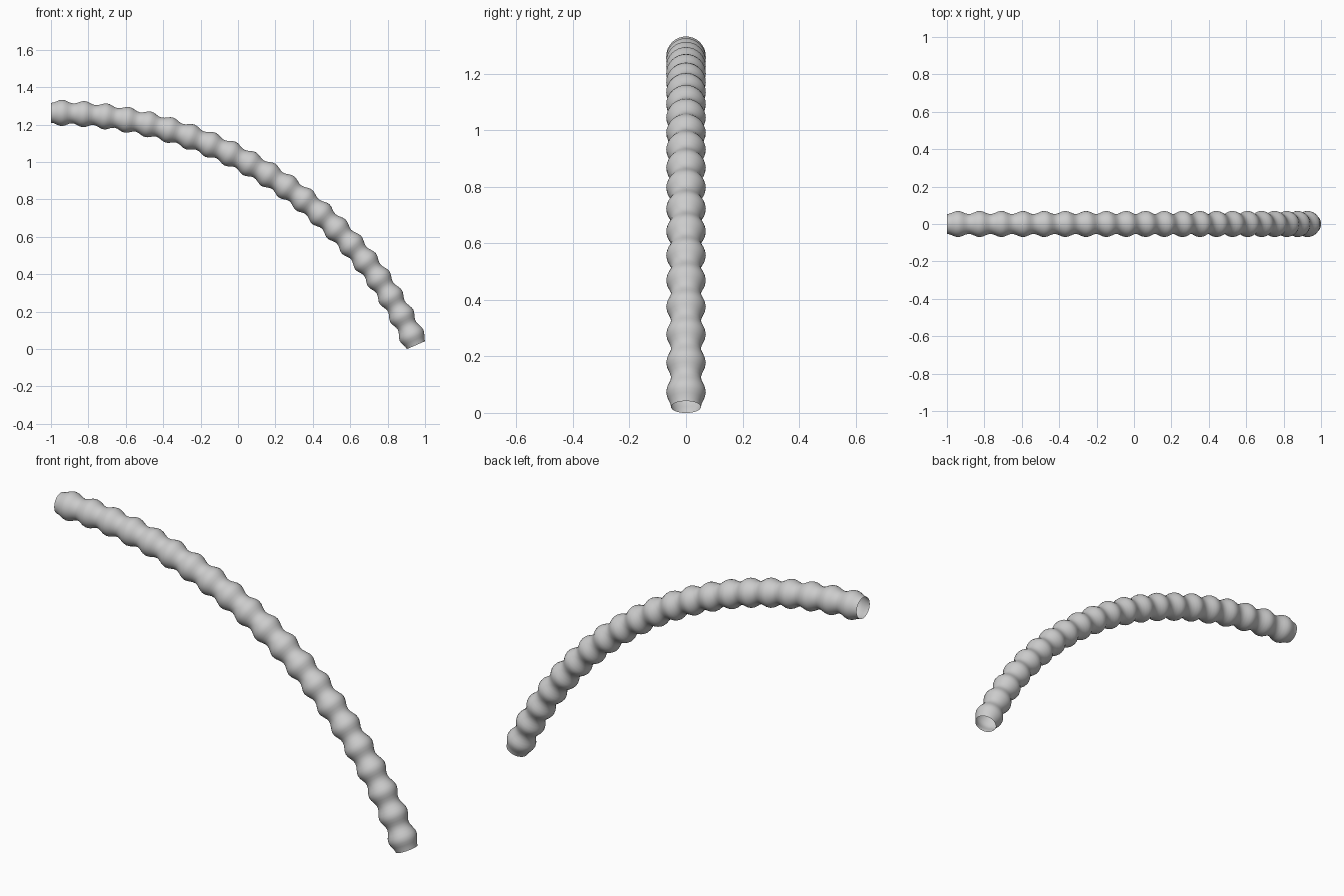
import bpy, bmesh
from math import sin, cos, pi, radians, hypot

if "Cube" in bpy.data.objects:
    bpy.data.objects.remove(bpy.data.objects["Cube"])

# Centre line: a gently flattened arc in the xz plane
A, B, SWEEP = 2.111, 2.007, radians(67.6)
TOP_Z = 1.263
BUMPS, STEPS, SIDES = 21, 8, 32
R_NECK, R_BUMP = 0.053, 0.07


def centre(t):
    return -1 + A * sin(t), TOP_Z - B * (1 - cos(t))


# Even spacing along the arc length
FINE = 4000
lengths = [0.0]
for i in range(FINE):
    t = SWEEP * (i + 0.5) / FINE
    lengths.append(lengths[-1] + hypot(A * cos(t), B * sin(t)) * SWEEP / FINE)

rings = BUMPS * STEPS
params, j = [], 0
for i in range(rings + 1):
    target = lengths[-1] * i / rings
    while j < FINE and lengths[j] < target:
        j += 1
    params.append(SWEEP * j / FINE)

# Ribbed hose: rings whose radius swells and narrows, open at both ends
bm = bmesh.new()
loops = []
for i, t in enumerate(params):
    x, z = centre(t)
    tx, tz = A * cos(t), -B * sin(t)
    n = hypot(tx, tz)
    nx, nz = -tz / n, tx / n
    r = R_NECK + (R_BUMP - R_NECK) * (0.5 - 0.5 * cos(2 * pi * i / STEPS))
    ring = []
    for k in range(SIDES):
        a = 2 * pi * k / SIDES
        ring.append(bm.verts.new((x + r * cos(a) * nx, r * sin(a), z + r * cos(a) * nz)))
    loops.append(ring)
for lo, hi in zip(loops, loops[1:]):
    for k in range(SIDES):
        m = (k + 1) % SIDES
        bm.faces.new((lo[k], lo[m], hi[m], hi[k])).smooth = True
bm.normal_update()
# Make the walls face outward
f = bm.faces[:][0]
if f.normal.dot(f.calc_center_median() - sum((v.co for v in loops[0]), loops[0][0].co * 0) / SIDES) < 0:
    bmesh.ops.reverse_faces(bm, faces=bm.faces[:])

mesh = bpy.data.meshes.new("ribbed_hose")
bm.to_mesh(mesh)
bm.free()
hose = bpy.data.objects.new("ribbed_hose", mesh)
bpy.context.collection.objects.link(hose)
